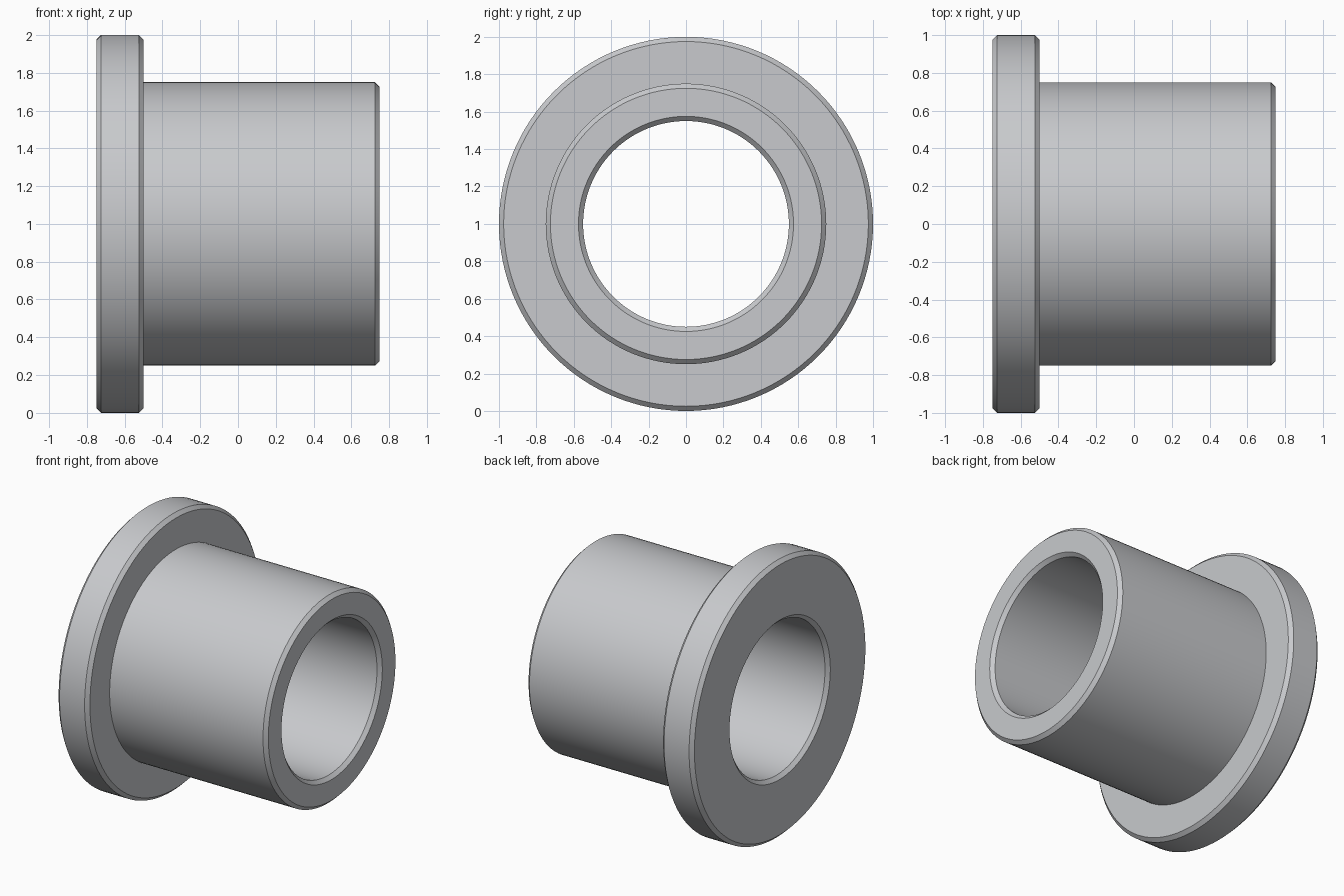
import bpy
import bmesh
from math import cos, sin, tau, radians

cube = bpy.data.objects.get("Cube")
if cube:
    bpy.data.objects.remove(cube, do_unlink=True)

# Main dimensions
SEGMENTS = 128
CHAMFER = 0.025
BACK, STEP, TIP = -0.75, -0.5, 0.75
FLANGE, SLEEVE, BORE = 1.0, 0.75, 0.55

# Closed cross-section as (x, radius)
profile = [
    (BACK, BORE + CHAMFER),
    (BACK, FLANGE - CHAMFER),
    (BACK + CHAMFER, FLANGE),
    (STEP - CHAMFER, FLANGE),
    (STEP, FLANGE - CHAMFER),
    (STEP, SLEEVE),
    (TIP - CHAMFER, SLEEVE),
    (TIP, SLEEVE - CHAMFER),
    (TIP, BORE + CHAMFER),
    (TIP - CHAMFER, BORE),
    (BACK + CHAMFER, BORE),
]

# Revolve the cross-section around the x axis
bm = bmesh.new()
rings = []
for i in range(SEGMENTS):
    a = tau * i / SEGMENTS
    rings.append([bm.verts.new((x, r * cos(a), 1 + r * sin(a))) for x, r in profile])
for i, ring in enumerate(rings):
    after = rings[(i + 1) % SEGMENTS]
    for j in range(len(profile)):
        k = (j + 1) % len(profile)
        bm.faces.new((ring[j], ring[k], after[k], after[j]))
bmesh.ops.recalc_face_normals(bm, faces=bm.faces)

mesh = bpy.data.meshes.new("flanged_bushing")
bm.to_mesh(mesh)
bm.free()
bushing = bpy.data.objects.new("flanged_bushing", mesh)
bpy.context.collection.objects.link(bushing)

# Plain grey metal colour
grey = bpy.data.materials.new("light_grey")
grey.use_nodes = True
colour = (0.58, 0.59, 0.61, 1)
grey.diffuse_color = colour
grey.node_tree.nodes["Principled BSDF"].inputs["Base Color"].default_value = colour
mesh.materials.append(grey)

# Smooth round walls, crisp chamfer edges
bpy.ops.object.select_all(action="DESELECT")
bushing.select_set(True)
bpy.context.view_layer.objects.active = bushing
bpy.ops.object.shade_smooth_by_angle(angle=radians(30))
